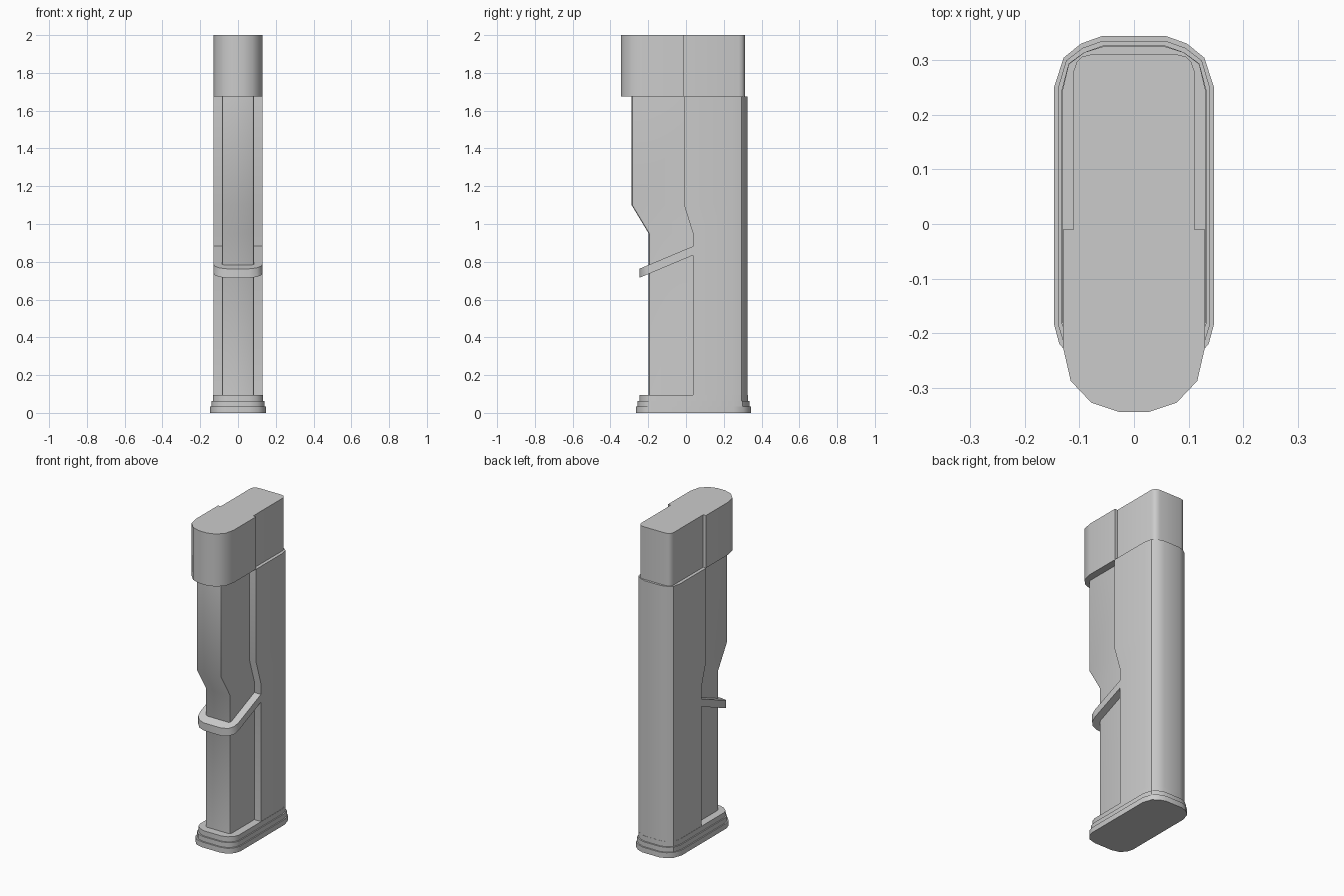
import bpy
import bmesh
import math

if "Cube" in bpy.data.objects:
    bpy.data.objects.remove(bpy.data.objects["Cube"])


def loft(name, levels):
    """Skin between levels; each is (right-half outline front to back, z or z(y))."""
    bm = bmesh.new()
    rings = []
    for half, z in levels:
        full = half + [(-x, y) for x, y in reversed(half)]
        rings.append([bm.verts.new((x, y, z(y) if callable(z) else z)) for x, y in full])
    n = len(rings[0])
    for a, b in zip(rings, rings[1:]):
        for i in range(n):
            j = (i + 1) % n
            bm.faces.new((a[i], a[j], b[j], b[i]))
    bm.faces.new(list(reversed(rings[0])))
    bm.faces.new(rings[-1])
    bmesh.ops.recalc_face_normals(bm, faces=bm.faces)
    mesh = bpy.data.meshes.new(name)
    bm.to_mesh(mesh)
    bm.free()
    ob = bpy.data.objects.new(name, mesh)
    bpy.context.collection.objects.link(ob)
    bpy.ops.object.select_all(action='DESELECT')
    ob.select_set(True)
    bpy.context.view_layer.objects.active = ob
    bpy.ops.object.shade_smooth_by_angle(angle=math.radians(35))
    return ob


# Stepped foot: three plates, each slightly smaller than the one below
def foot_outline(d):
    return [(0.06, -0.265 + d), (0.108 - d * 0.7, -0.253 + d), (0.137 - d * 0.8, -0.22 + d * 0.5),
            (0.147 - d * 0.8, -0.183), (0.147 - d * 0.8, 0.25 - d * 0.2),
            (0.129 - d * 0.5, 0.305 - d * 0.6), (0.097 - d * 0.3, 0.331 - d * 0.9), (0.058, 0.345 - d)]


for i, (z0, z1) in enumerate([(0, 0.033), (0.033, 0.063), (0.063, 0.095)]):
    outline = foot_outline(i * 0.009)
    loft(f"foot_plate_{i + 1}", [(outline, z0), (outline, z1)])


# Wide rear body with rounded back, its front edge stepping forward higher up
def rear_outline(front):
    return [(0.131, front), (0.131, 0.246), (0.12, 0.293), (0.091, 0.315), (0.055, 0.326)]


loft("rear_body", [(rear_outline(y), z) for y, z in
                   [(0.037, 0.095), (0.037, 0.95), (-0.01, 1.1), (-0.01, 1.675)]])


# Narrow front spine, stepping forward above the finger ledge
def spine_outline(front):
    return [(0.073, front), (0.082, front + 0.004), (0.086, front + 0.014), (0.086, 0.1)]


loft("front_spine", [(spine_outline(y), z) for y, z in
                     [(-0.198, 0.095), (-0.198, 0.95), (-0.288, 1.1), (-0.288, 1.675)]])

# Sloping finger ledge wrapped round the spine
ledge = [(0.06, -0.247), (0.1, -0.236), (0.124, -0.213), (0.131, -0.18), (0.131, 0.037)]
loft("finger_ledge", [(ledge, lambda y: 0.715 + (y + 0.247) * 0.42),
                      (ledge, lambda y: 0.763 + (y + 0.247) * 0.42)])

# Head: broad rounded front half and slimmer rear half
head_front = [(0.027, -0.345), (0.078, -0.328), (0.116, -0.288), (0.13, -0.227), (0.13, -0.01)]
loft("head_front", [(head_front, 1.675), (head_front, 2.0)])
head_rear = [(0.111, -0.01), (0.111, 0.28), (0.105, 0.297), (0.095, 0.307), (0.075, 0.312)]
loft("head_rear", [(head_rear, 1.675), (head_rear, 2.0)])
